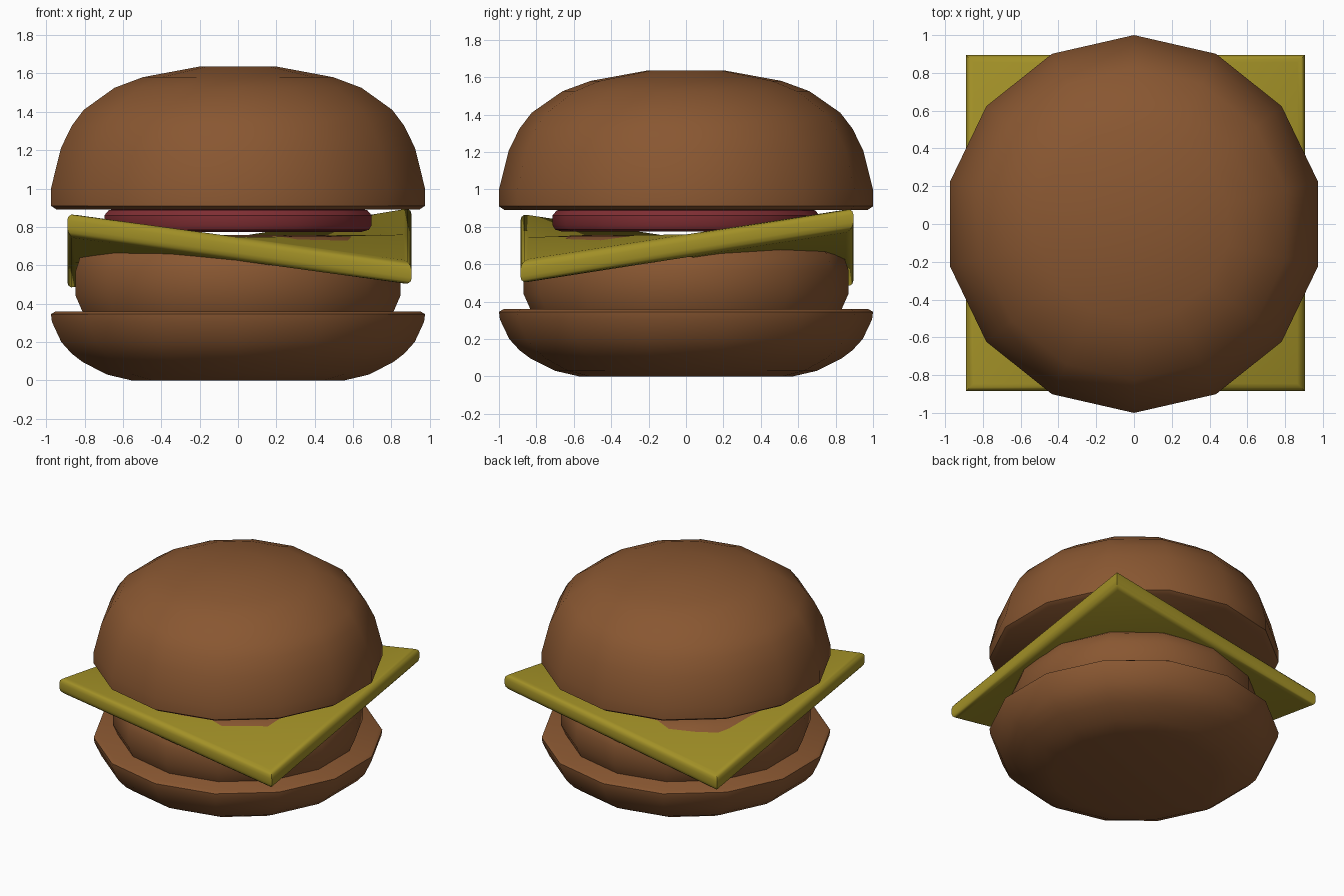
import bpy, bmesh, math

if "Cube" in bpy.data.objects:
    bpy.data.objects.remove(bpy.data.objects["Cube"])

SIDES = 14


def material(name, rgb):
    m = bpy.data.materials.new(name)
    m.diffuse_color = (*rgb, 1)
    m.use_nodes = True
    m.node_tree.nodes["Principled BSDF"].inputs["Base Color"].default_value = m.diffuse_color
    return m


BROWN = material("toasted brown", (0.25, 0.095, 0.031))
YELLOW = material("cheese yellow", (0.36, 0.28, 0.02))
RED = material("tomato red", (0.22, 0.028, 0.034))


def finish(bm, name, mat, angle=35):
    bmesh.ops.recalc_face_normals(bm, faces=bm.faces)
    mesh = bpy.data.meshes.new(name)
    bm.to_mesh(mesh)
    bm.free()
    mesh.materials.append(mat)
    ob = bpy.data.objects.new(name, mesh)
    bpy.context.collection.objects.link(ob)
    bpy.ops.object.select_all(action='DESELECT')
    ob.select_set(True)
    bpy.context.view_layer.objects.active = ob
    bpy.ops.object.shade_smooth_by_angle(angle=math.radians(angle))
    return ob


def lathe(name, profile, mat):
    """Closed 14-sided solid from (radius, z) points, bottom to top."""
    bm = bmesh.new()
    rings = []
    for r, z in profile:
        angles = [math.pi / 2 + 2 * math.pi * i / SIDES for i in range(SIDES)]
        rings.append([bm.verts.new((r * math.cos(a), r * math.sin(a), z)) for a in angles])
    for lo, hi in zip(rings, rings[1:]):
        for i in range(SIDES):
            j = (i + 1) % SIDES
            bm.faces.new((lo[i], lo[j], hi[j], hi[i]))
    bm.faces.new(rings[0])
    bm.faces.new(rings[-1])
    return finish(bm, name, mat)


# Buns, patty and tomato slice
lathe("bottom_bun", [(0.57, 0), (0.70, 0.03), (0.83, 0.095), (0.89, 0.14), (0.945, 0.2),
                     (0.995, 0.305), (1.0, 0.345), (0.975, 0.36)], BROWN)
lathe("patty", [(0.83, 0.355), (0.868, 0.44), (0.868, 0.57), (0.842, 0.65),
                (0.775, 0.71), (0.68, 0.75), (0.5, 0.757)], BROWN)
lathe("tomato_slice", [(0.66, 0.774), (0.70, 0.785), (0.715, 0.81), (0.715, 0.86),
                       (0.69, 0.888), (0.66, 0.892)], RED)
lathe("top_bun", [(0.97, 0.89), (1.0, 0.91), (1.0, 1.0), (0.947, 1.21), (0.89, 1.325),
                  (0.825, 1.41), (0.66, 1.525), (0.51, 1.58), (0.21, 1.635)], BROWN)

# Cheese slice: 3 x 3 points, two opposite corners bent up and two bent down
heights = [[0.875, 0.745, 0.615], [0.735, 0.755, 0.76], [0.595, 0.75, 0.905]]
xs, ys, thick = (-0.89, 0.007, 0.905), (-0.885, 0.005, 0.895), 0.122
bm = bmesh.new()
top, bottom = ({(i, j): bm.verts.new((xs[i], ys[j], heights[j][i] - d))
                for i in range(3) for j in range(3)} for d in (0, thick))
for layer in (top, bottom):
    for ci in (0, 2):
        for cj in (0, 2):
            # fold each corner along the line between edge midpoints
            bm.faces.new((layer[ci, cj], layer[1, cj], layer[ci, 1]))
            bm.faces.new((layer[1, 1], layer[1, cj], layer[ci, 1]))
loop = [(0, 0), (1, 0), (2, 0), (2, 1), (2, 2), (1, 2), (0, 2), (0, 1)]
rim = []
for a, b in zip(loop, loop[1:] + loop[:1]):
    bm.faces.new((top[a], top[b], bottom[b], bottom[a]))
    rim += [bm.edges.get((layer[a], layer[b])) for layer in (top, bottom)]
bmesh.ops.recalc_face_normals(bm, faces=bm.faces)
bmesh.ops.bevel(bm, geom=rim, offset=0.04, segments=3, profile=0.5, affect='EDGES')
finish(bm, "cheese_slice", YELLOW, 40)
